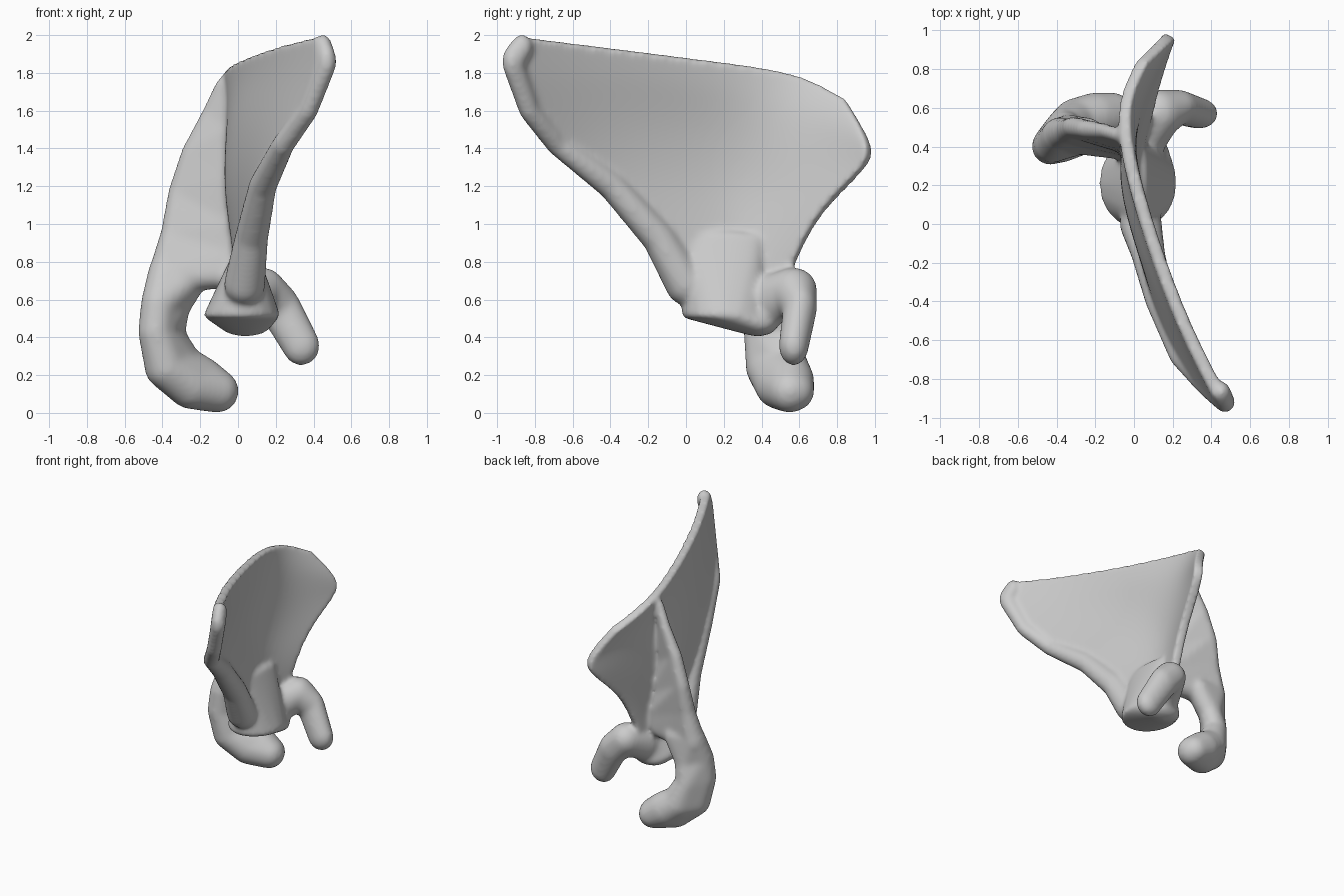
import bpy, bmesh
from mathutils import Matrix

if "Cube" in bpy.data.objects:
    bpy.data.objects.remove(bpy.data.objects["Cube"])

bone = bpy.data.materials.new("bone_grey")
bone.use_nodes = True
bone.diffuse_color = (0.6, 0.6, 0.6, 1)
bone.node_tree.nodes["Principled BSDF"].inputs["Base Color"].default_value = (0.6, 0.6, 0.6, 1)


def add_object(name, bm):
    mesh = bpy.data.meshes.new(name)
    bm.to_mesh(mesh)
    bm.free()
    ob = bpy.data.objects.new(name, mesh)
    bpy.context.collection.objects.link(ob)
    return ob


def hull(name, groups):
    """One object made of convex hulls, each wrapped round a group of ellipsoids."""
    total = bmesh.new()
    for group in groups:
        bm = bmesh.new()
        for ball in group:
            radii = ball[3:] if len(ball) == 6 else ball[3:4] * 3
            place = Matrix.Translation(ball[:3]) @ Matrix.Diagonal((*radii, 1))
            bmesh.ops.create_uvsphere(bm, u_segments=20, v_segments=12, radius=1, matrix=place)
        result = bmesh.ops.convex_hull(bm, input=bm.verts)
        bmesh.ops.delete(bm, geom=list({g for g in result["geom_interior"] + result["geom_unused"]
                                        if isinstance(g, bmesh.types.BMVert)}), context='VERTS')
        bmesh.ops.recalc_face_normals(bm, faces=bm.faces)
        part = bpy.data.meshes.new("part")
        bm.to_mesh(part)
        bm.free()
        total.from_mesh(part)
        bpy.data.meshes.remove(part)
    return add_object(name, total)


def chain(name, balls):
    return hull(name, zip(balls, balls[1:]))


def sheet(name, side_a, side_b):
    return hull(name, [side_a[i:i + 2] + side_b[i:i + 2] for i in range(len(side_a) - 1)])


def apply_all(ob):
    bpy.ops.object.select_all(action='DESELECT')
    ob.select_set(True)
    bpy.context.view_layer.objects.active = ob
    for mod in list(ob.modifiers):
        bpy.ops.object.modifier_apply(modifier=mod.name)


# Thin curved blade: rows run from the socket up to the long free border
rows = [
    [(.03, .03, .54), (.02, .15, .54), (.02, .28, .54), (.03, .4, .54), (.04, .5, .54)],
    [(.07, -.14, .82), (.04, .08, .84), (.01, .28, .84), (.02, .43, .84), (.07, .58, .84)],
    [(.14, -.47, 1.2), (.03, -.1, 1.22), (-.07, .24, 1.17), (-.01, .5, 1.13), (.11, .74, 1.11)],
    [(.27, -.76, 1.42), (.11, -.3, 1.55), (-.06, .2, 1.5), (-.01, .6, 1.4), (.185, .975, 1.31)],
    [(.45, -.95, 1.76), (.2, -.45, 1.78), (-.01, .2, 1.72), (-.05, .6, 1.62), (.2, .985, 1.43)],
    [(.44, -.88, 1.99), (.23, -.48, 1.94), (.01, .16, 1.86), (-.09, .6, 1.8), (.045, .85, 1.65)],
]
bm = bmesh.new()
grid = [[bm.verts.new(p) for p in row] for row in rows]
for low, high in zip(grid, grid[1:]):
    for i in range(len(low) - 1):
        bm.faces.new((low[i], low[i + 1], high[i + 1], high[i]))
blade = add_object("blade", bm)
sub = blade.modifiers.new("Smooth", 'SUBSURF')
sub.levels = 3
sub.boundary_smooth = 'PRESERVE_CORNERS'
solid = blade.modifiers.new("Thickness", 'SOLIDIFY')
solid.thickness = 0.07
solid.offset = 0
apply_all(blade)

# Thick outer rim down to the socket, and the rounded far corner
rim = chain("rim", [(.45, -.87, 1.935, .05, .06, .07), (.47, -.92, 1.86, .052, .055, .09),
                    (.37, -.83, 1.6, .055), (.24, -.68, 1.42, .06), (.13, -.39, 1.2, .075),
                    (.07, -.14, .92, .09), (.035, 0, .68, .11)])

# Flared neck ending in a flat oval socket with a low lip behind
socket = chain("socket", [(.045, .2, .92, .03, .2, .04), (.02, .21, .515, .205, .235, .035),
                          (.04, .38, .47, .14, .11, .065), (.03, .35, .7, .08, .1, .08)])

# Ridge standing off the blade: hulls between its root and its crest
crest = [(-.085, .46, 1.74, .035), (-.15, .48, 1.59, .04), (-.25, .49, 1.38, .05),
         (-.315, .5, 1.17, .055), (-.345, .48, .95, .065), (-.39, .46, .72, .09)]
root = [(-.03, .42, 1.7, .03), (-.05, .41, 1.5, .03), (-.05, .4, 1.25, .035),
        (-.02, .4, 1.0, .05), (-.02, .41, .84, .07), (-.06, .41, .74, .08)]
ridge = sheet("ridge", crest, root)

# Broad hooked end of the ridge
outer_edge = [(-.385, .46, .75, .09), (-.42, .41, .58, .095), (-.435, .4, .43, .095),
              (-.38, .43, .24, .115), (-.25, .49, .145, .125), (-.11, .55, .115, .115)]
inner_edge = [(-.24, .46, .73, .09), (-.34, .48, .56, .085), (-.365, .51, .41, .085),
              (-.3, .53, .24, .12), (-.2, .55, .17, .13), (-.11, .575, .115, .105)]
hook = sheet("hook", outer_edge, inner_edge)

# Short bent beak on the other side
beak = chain("beak", [(.06, .44, .59, .11, .11, .14), (.13, .57, .65, .12, .125, .12),
                      (.22, .605, .56, .11, .09, .12), (.335, .57, .355, .1, .08, .105)])

# Fuse the parts into one smooth skin
bpy.ops.object.select_all(action='DESELECT')
for part in (blade, rim, socket, ridge, hook, beak):
    part.select_set(True)
bpy.context.view_layer.objects.active = blade
bpy.ops.object.join()
blade.name = "shoulder_blade"
remesh = blade.modifiers.new("Fuse", 'REMESH')
remesh.mode = 'VOXEL'
remesh.voxel_size = 0.014
relax = blade.modifiers.new("Relax", 'SMOOTH')
relax.factor = 0.5
relax.iterations = 18
apply_all(blade)

blade.data.materials.clear()
blade.data.materials.append(bone)
bpy.ops.object.shade_smooth()
